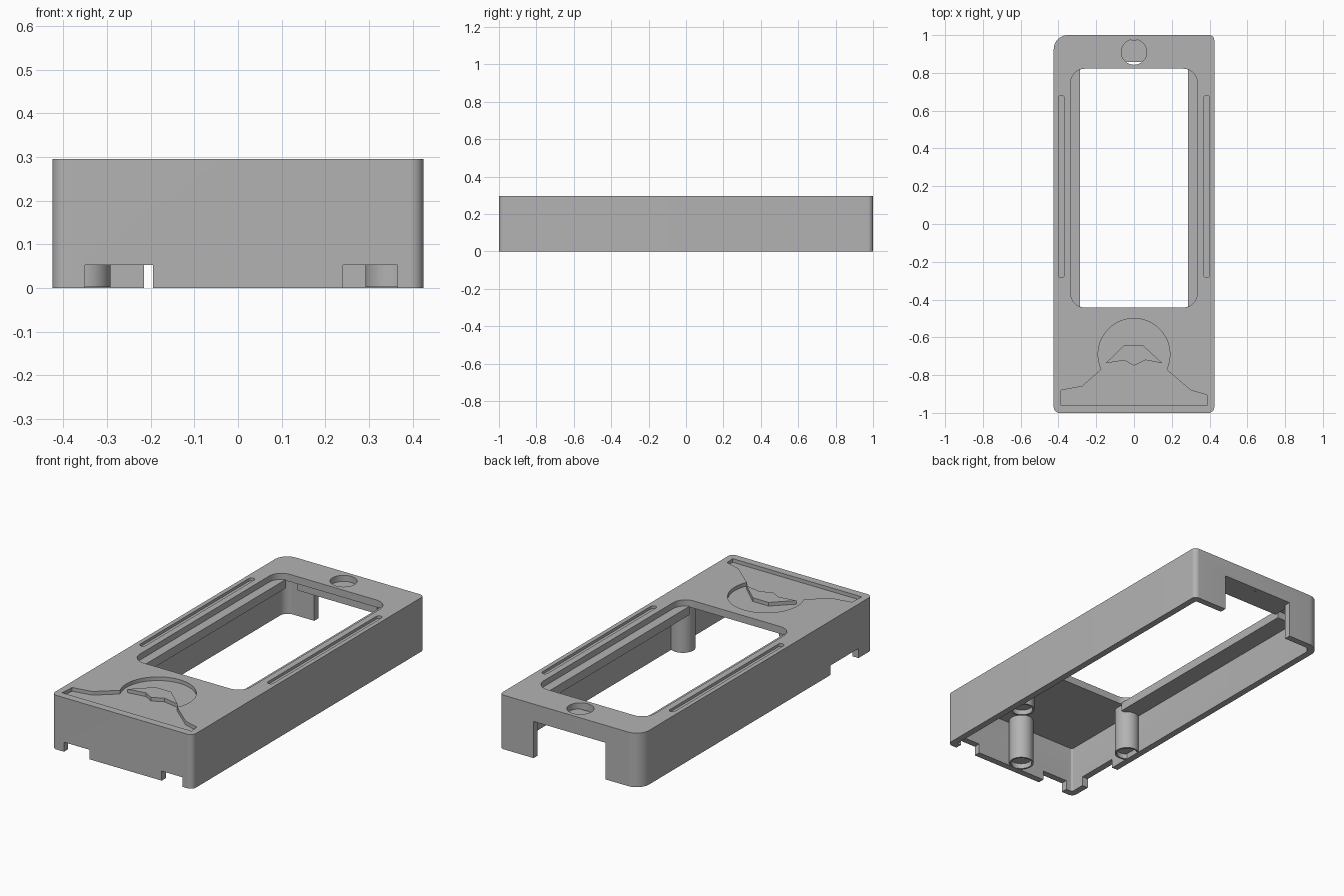
import bpy, bmesh, math

cube = bpy.data.objects.get("Cube")
if cube:
    bpy.data.objects.remove(cube, do_unlink=True)

grey = bpy.data.materials.new("matte grey")
grey.use_nodes = True
grey.diffuse_color = (0.45, 0.45, 0.45, 1)
grey.node_tree.nodes["Principled BSDF"].inputs["Base Color"].default_value = (0.45, 0.45, 0.45, 1)

TOP, CEILING, WALL = 0.295, 0.255, 0.036
HX, HY = 0.425, 1.0


def prism(name, outline, z0, z1):
    """Upright solid from a flat outline."""
    bm = bmesh.new()
    base = bm.faces.new([bm.verts.new((x, y, z0)) for x, y in outline])
    ext = bmesh.ops.extrude_face_region(bm, geom=[base])
    for v in ext["geom"]:
        if isinstance(v, bmesh.types.BMVert):
            v.co.z = z1
    bmesh.ops.recalc_face_normals(bm, faces=bm.faces[:])
    mesh = bpy.data.meshes.new(name)
    bm.to_mesh(mesh)
    bm.free()
    mesh.materials.append(grey)
    ob = bpy.data.objects.new(name, mesh)
    bpy.context.collection.objects.link(ob)
    return ob


def arc(cx, cy, r, a0, a1, n):
    angles = [math.radians(a0 + (a1 - a0) * i / n) for i in range(n + 1)]
    return [(cx + r * math.cos(a), cy + r * math.sin(a)) for a in angles]


def circle(cx, cy, r, n=48):
    return arc(cx, cy, r, 0, 360, n)[:-1]


def rounded(x0, x1, y0, y1, radii):
    """Rectangle with corner radii: back +x, back -x, front -x, front +x."""
    pts = []
    for i, r in enumerate(radii):
        cx = x1 - r if i in (0, 3) else x0 + r
        cy = y1 - r if i < 2 else y0 + r
        pts += arc(cx, cy, r, 90 * i, 90 * i + 90, 10)
    return pts


def rect(x0, x1, y0, y1):
    return [(x0, y0), (x1, y0), (x1, y1), (x0, y1)]


def cut(target, outline, z0, z1, island=None):
    """Cut a prism out of the target, optionally leaving an island standing."""
    cutter = prism("cutter", outline, z0, z1)
    cutter.hide_render = True
    if island:
        cut(cutter, island, z0 - 0.1, z1 + 0.1)
    mod = target.modifiers.new("cut", "BOOLEAN")
    mod.operation, mod.solver, mod.object = "DIFFERENCE", "EXACT", cutter
    bpy.context.view_layer.objects.active = target
    bpy.ops.object.modifier_apply(modifier=mod.name)
    bpy.data.objects.remove(cutter, do_unlink=True)


# Hollow case, open underneath, with one larger back corner
case = prism("case_shell", rounded(-HX, HX, -HY, HY, (0.027, 0.075, 0.03, 0.03)), 0, TOP)
ix, iy = HX - WALL, HY - WALL
cut(case, rounded(-ix, ix, -iy, iy, (0.01, 0.045, 0.01, 0.01)), -0.1, CEILING)

# Display window and round button hole
cut(case, rounded(-0.335, 0.335, -0.442, 0.822, (0.075,) * 4), 0.2, 0.4)
cut(case, circle(0, 0.91, 0.067), 0.2, 0.4)

# Long shallow grooves beside the window
for side in (-1, 1):
    cx = side * 0.385
    groove = arc(cx, 0.665, 0.016, 0, 180, 10) + arc(cx, -0.268, 0.016, 180, 360, 10)
    cut(case, groove, TOP - 0.015, 0.4)

# Engraved landscape: disc merging into slopes, with a raised snowy peak
landscape = arc(0, -0.69, 0.19, -25, 205, 48) + [
    (-0.275, -0.86), (-0.385, -0.88), (-0.39, -0.958), (0.39, -0.958),
    (0.385, -0.905), (0.3, -0.88)]
peak = [(-0.15, -0.737), (-0.05, -0.64), (0.045, -0.64), (0.15, -0.737),
        (0.06, -0.72), (0, -0.75), (-0.05, -0.722)]
cut(case, landscape, TOP - 0.02, 0.4, peak)

# Notches along the bottom edge and the large back opening
cut(case, rect(-0.35, -0.195, -1.1, -0.95), -0.1, 0.052)
cut(case, rect(0.24, 0.365, -1.1, -0.95), -0.1, 0.052)
cut(case, rect(-0.5, -0.37, -0.88, -0.64), -0.1, 0.052)
cut(case, rect(-0.215, 0.22, 0.9, 1.1), -0.1, 0.2)

# Inner rails that narrow the window
parts = [case]
for side, label in ((-1, "right"), (1, "left")):
    xs = sorted((side * 0.285, side * 0.4))
    parts.append(prism(label + "_rail", rect(*xs, -0.442, 0.822), 0.215, 0.262))

# Shelf under the button hole
parts.append(prism("button_shelf", rect(-0.24, 0.24, 0.857, 0.975), 0.2, 0.262))

# Hollow-ended mounting posts
for label, x, y in (("right", -0.355, -0.48), ("left", 0.355, -0.48), ("front", 0, -0.91)):
    post = prism(label + "_post", circle(x, y, 0.063), 0.002, 0.265)
    cut(post, circle(x, y, 0.054), -0.1, 0.03)
    parts.append(post)

# Smooth the curves, keep the edges crisp
for ob in bpy.context.view_layer.objects:
    ob.select_set(ob in parts)
bpy.context.view_layer.objects.active = case
bpy.ops.object.shade_smooth_by_angle(angle=math.radians(30))
